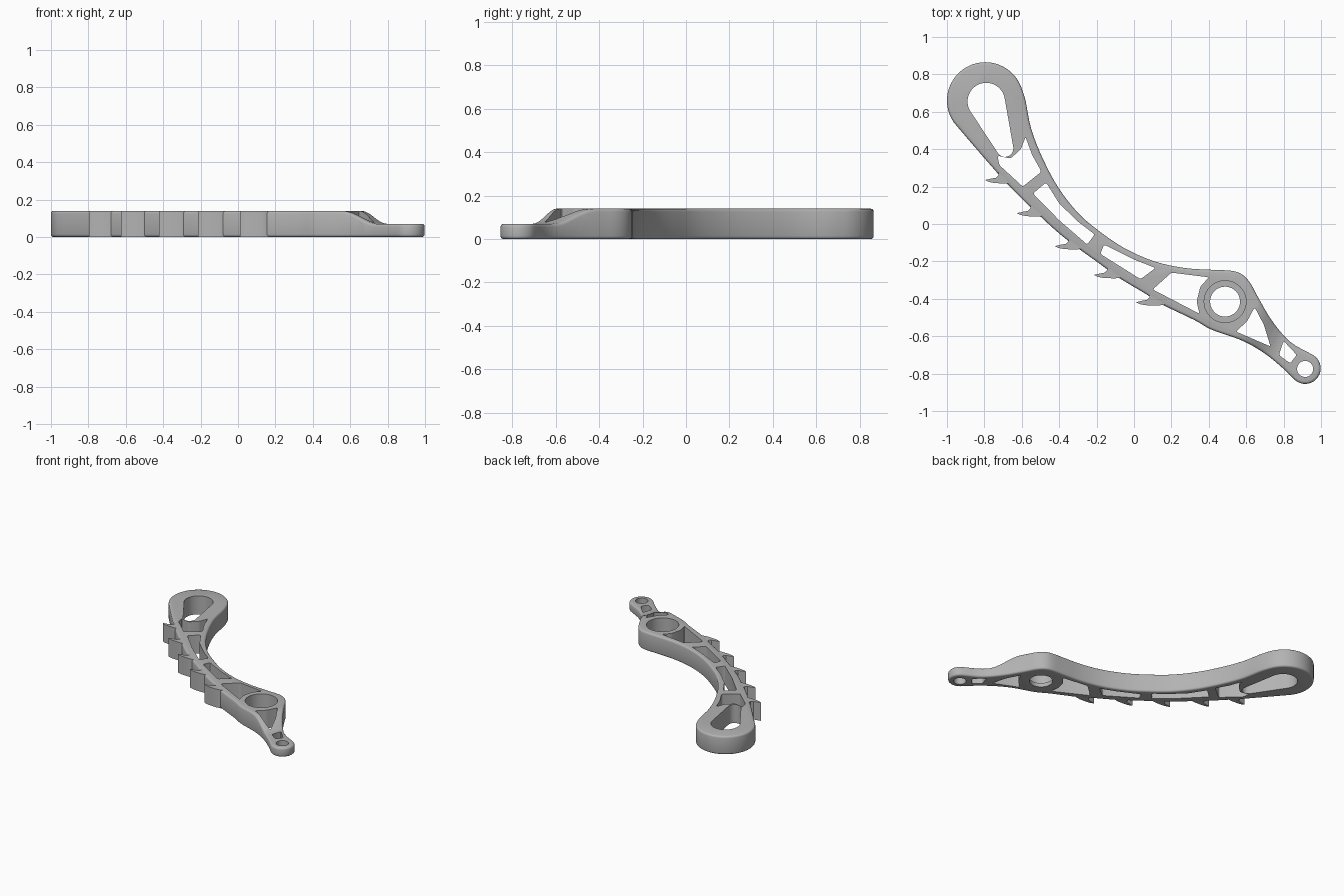
import bpy, bmesh
from math import cos, sin, radians, pi
from mathutils import Matrix, Vector

if "Cube" in bpy.data.objects:
    bpy.data.objects.remove(bpy.data.objects["Cube"])

HEIGHT, TAIL_HEIGHT, ROUND = 0.14, 0.07, 0.014

grey = bpy.data.materials.new("metal_grey")
grey.use_nodes = True
grey.diffuse_color = (0.45, 0.45, 0.45, 1)
grey.node_tree.nodes["Principled BSDF"].inputs["Base Color"].default_value = grey.diffuse_color


def arc(centre, radius, start, end, steps):
    """Points on an arc, angles in degrees."""
    angles = [radians(start + (end - start) * i / steps) for i in range(steps + 1)]
    return [(centre[0] + radius * cos(a), centre[1] + radius * sin(a)) for a in angles]


def circle(centre, radius, steps=40):
    return arc(centre, radius, 0, 360, steps)[:-1]


def smooth_run(points, steps=4):
    """Smooth curve through the points, without its two end points."""
    p = [Vector(q) for q in points]
    p = [2 * p[0] - p[1]] + p + [2 * p[-1] - p[-2]]
    run = []
    for a, b, c, d in zip(p, p[1:], p[2:], p[3:]):
        for i in range(steps):
            t = i / steps
            q = b + (c - a) * t / 2 + (a - 2.5 * b + 2 * c - d / 2) * t**2
            run.append(tuple(q + (3 * (b - c) + d - a) * t**3 / 2))
    return run[1:]


def add_prism(bm, points, low, high, corner=0):
    """Upright prism on a flat outline, optionally with rounded corners."""
    bottom = [bm.verts.new((x, y, low)) for x, y in points]
    top = [bm.verts.new((x, y, high)) for x, y in points]
    bm.faces.new(bottom)
    bm.faces.new(top)
    uprights = []
    for i in range(len(points)):
        bm.faces.new((bottom[i - 1], bottom[i], top[i], top[i - 1]))
        uprights.append(bm.edges.get((bottom[i], top[i])))
    if corner:
        bmesh.ops.bevel(bm, geom=uprights, offset=corner, segments=3,
                        profile=0.5, affect='EDGES', clamp_overlap=True)


def make_object(name, prisms):
    bm = bmesh.new()
    for prism in prisms:
        add_prism(bm, *prism)
    bmesh.ops.recalc_face_normals(bm, faces=bm.faces)
    mesh = bpy.data.meshes.new(name)
    bm.to_mesh(mesh)
    bm.free()
    mesh.materials.append(grey)
    obj = bpy.data.objects.new(name, mesh)
    bpy.context.collection.objects.link(obj)
    return obj


def cut(obj, cutter):
    cutter.hide_render = True
    mod = obj.modifiers.new(cutter.name, 'BOOLEAN')
    mod.operation, mod.solver, mod.object = 'DIFFERENCE', 'EXACT', cutter


def finish(obj):
    for poly in obj.data.polygons:
        poly.use_smooth = True
    obj.data.set_sharp_from_angle(angle=radians(32))


# Outline: wide head, hollow back edge, small tail eye, belly edge
head = arc((-.795, .66), .205, 215, 20, 28)
tail = arc((.915, -.772), .083, 60, -130, 18)
back = [(-.58, .66), (-.55, .51), (-.49, .355), (-.405, .195), (-.3, .06),
        (-.19, -.035), (-.05, -.13), (.11, -.2), (.27, -.235), (.42, -.245),
        (.52, -.25), (.575, -.268), (.62, -.313), (.665, -.395), (.74, -.52),
        (.835, -.63)]
belly = [(.78, -.757), (.685, -.683), (.57, -.62), (.417, -.566), (.326, -.515),
         (.15, -.43), (.06, -.372), (-.085, -.285), (-.18, -.215), (-.29, -.136),
         (-.395, -.055), (-.5, .04), (-.6, .135), (-.71, .25), (-.85, .41)]
outline = (head + smooth_run([head[-1]] + back + [tail[0]])
           + tail + smooth_run([tail[-1]] + belly + [head[0]]))
body = make_object("lever_body", [(outline, 0, HEIGHT)])

# Step down to the thin tail, an S-shaped ramp across the tail direction
ramp = []
for i in range(13):
    t = i / 12
    ramp.append((.78 + .23 * t, HEIGHT - (HEIGHT - TAIL_HEIGHT) * (1 - cos(pi * t)) / 2))
ramp[0] = (.775, HEIGHT + .001)
step = make_object("tail_step_cutter", [(ramp + [(2, TAIL_HEIGHT), (2, 1), (.775, 1)], -1, 1)])
along = Vector((.85, -.53, 0)).normalized()
up = Vector((0, 0, 1))
step.matrix_world = Matrix((along, up, along.cross(up))).transposed().to_4x4()
cut(body, step)

# Rounded rim along the outside
rim = body.modifiers.new("rim", 'BEVEL')
rim.width, rim.segments = ROUND, 3
rim.limit_method, rim.angle_limit = 'ANGLE', radians(50)
rim.use_clamp_overlap = False

# Lightening pockets between the cross bars
pockets = [
    [(-.58, .465), (-.545, .37), (-.495, .28), (-.595, .2), (-.72, .315),
     (-.73, .365), (-.66, .35), (-.605, .4)],
    [(-.54, .163), (-.47, .222), (-.4, .11), (-.3, .013), (-.21, -.056),
     (-.25, -.11), (-.4, .02)],
    [(-.16, -.11), (0, -.19), (.115, -.235), (.035, -.295), (-.18, -.16)],
    [(.2, -.26), (.4, -.285), (.355, -.335), (.335, -.415), (.35, -.48), (.1, -.35)],
    [(.645, -.445), (.695, -.54), (.73, -.655), (.545, -.575), (.605, -.52)],
    [(.8, -.625), (.87, -.7), (.835, -.745), (.775, -.7)],
]
holes = [(p, -.1, .3, .01) for p in pockets]

# Teardrop slot in the head, pivot bore and tail eye
slot = arc((-.79, .655), .1, 218, 10, 24) + arc((-.69, .404), .045, 10, -142, 14)
for shape in (slot, circle((.487, -.415), .08), circle((.915, -.775), .043)):
    holes.append((shape, -.1, .3))
cut(body, make_object("hole_cutter", holes))

# Wide seat sunk into the pivot from above
cut(body, make_object("pivot_seat_cutter", [(circle((.487, -.415), .112), .03, .3)]))

# Bake the cuts and drop the cutters
graph = bpy.context.evaluated_depsgraph_get()
baked = bpy.data.meshes.new_from_object(body.evaluated_get(graph))
cutters = [m.object for m in body.modifiers if m.type == 'BOOLEAN']
body.modifiers.clear()
body.data = baked
for cutter in cutters:
    bpy.data.objects.remove(cutter)
finish(body)

# Hooked teeth along the belly
tooth = [(0, 0), (.035, .008), (.058, .012), (.073, .027), (.072, .045), (.058, .068),
         (.09, .06), (.165, -.005), (.15, -.014), (.11, -.019), (.05, -.016), (.02, -.01)]
tips = [(-.797, .235), (-.626, .058), (-.423, -.118), (-.214, -.272), (.01, -.418)]
for number, (tx, ty) in enumerate(tips, 1):
    shape = [(tx + x, ty + y) for x, y in tooth]
    finish(make_object(f"tooth_{number}", [(shape, .001, HEIGHT - .001)]))
